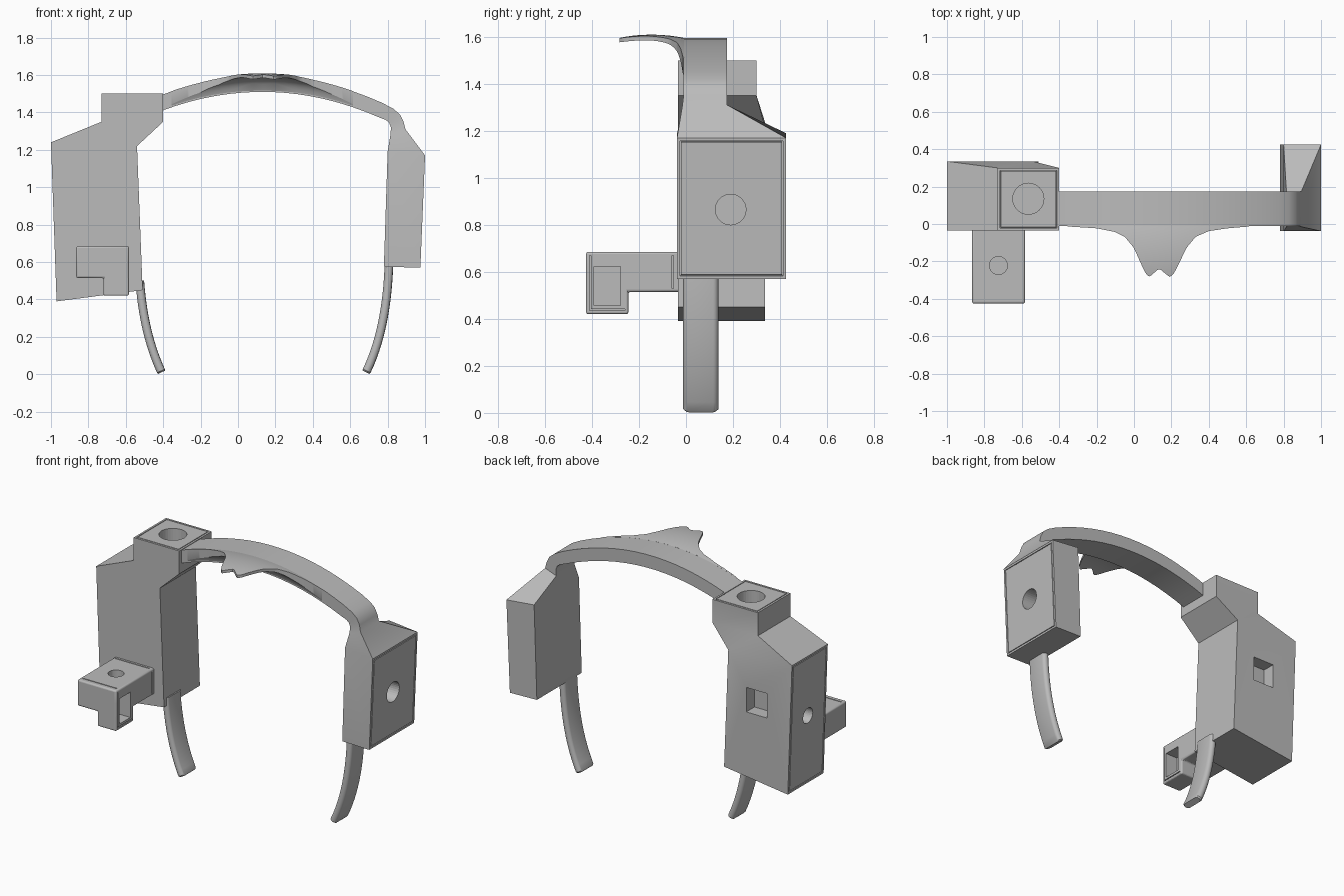
import bpy, bmesh, math
from mathutils import Vector

cube = bpy.data.objects.get("Cube")
if cube:
    bpy.data.objects.remove(cube, do_unlink=True)

grey = bpy.data.materials.new("matte_grey")
grey.use_nodes = True
GREY = (0.5, 0.5, 0.5, 1)
grey.diffuse_color = GREY
grey.node_tree.nodes["Principled BSDF"].inputs["Base Color"].default_value = GREY


def finish(name, bm, helper=False):
    bmesh.ops.recalc_face_normals(bm, faces=bm.faces)
    mesh = bpy.data.meshes.new(name)
    bm.to_mesh(mesh)
    bm.free()
    mesh.materials.append(grey)
    obj = bpy.data.objects.new(name, mesh)
    bpy.context.collection.objects.link(obj)
    if helper:
        obj.hide_render = True
        obj.hide_viewport = True
        obj.display_type = 'WIRE'
    return obj


def loft(sections):
    """Closed solid through matching loops of points."""
    bm = bmesh.new()
    loops = [[bm.verts.new(p) for p in s] for s in sections]
    n = len(loops[0])
    for a, b in zip(loops, loops[1:]):
        for i in range(n):
            j = (i + 1) % n
            bm.faces.new((a[i], a[j], b[j], b[i]))
    bm.faces.new(loops[0])
    bm.faces.new(loops[-1])
    bmesh.ops.recalc_face_normals(bm, faces=bm.faces)
    return bm


def panel_groove(bm, direction):
    """Narrow sunk line around the largest face looking in a direction."""
    d = Vector(direction)
    facing = [f for f in bm.faces if f.normal.dot(d) > 0.98]
    face = max(facing, key=lambda f: f.calc_area())
    for width, depth in ((0.018, 0), (0.001, -0.01), (0.005, 0), (0.001, 0.01)):
        bmesh.ops.inset_individual(bm, faces=[face], thickness=width, depth=depth)


def box(name, lo, hi, helper=False):
    bm = bmesh.new()
    bmesh.ops.create_cube(bm, size=1)
    for v in bm.verts:
        v.co = [a + (b - a) * (c + 0.5) for a, b, c in zip(lo, hi, v.co)]
    return finish(name, bm, helper)


def drill(name, centre, radius, axis, depth):
    bm = bmesh.new()
    bmesh.ops.create_cone(bm, cap_ends=True, segments=32, radius1=radius,
                          radius2=radius, depth=depth * 2)
    turn = Vector((0, 0, 1)).rotation_difference(Vector(axis)).to_matrix()
    bmesh.ops.rotate(bm, verts=bm.verts, matrix=turn)
    bmesh.ops.translate(bm, verts=bm.verts, vec=centre)
    return finish(name, bm, True)


def combine(obj, other, operation='DIFFERENCE'):
    mod = obj.modifiers.new(other.name, 'BOOLEAN')
    mod.operation = operation
    mod.object = other


def smooth(obj):
    bpy.ops.object.select_all(action='DESELECT')
    obj.select_set(True)
    bpy.context.view_layer.objects.active = obj
    bpy.ops.object.shade_smooth_by_angle(angle=math.radians(30))


def arch(x, peak):
    return peak - 0.35 * (x - 0.13) ** 2


# Large pod: tapered body, sloping shoulders and square neck block
def pod_level(left, right, y1):
    (xl, zl), (xr, zr) = left, right
    return [(xl, -0.035, zl), (xr, -0.035, zr), (xr, y1, zr), (xl, y1, zl)]


bm = loft([pod_level((-0.97, 0.39), (-0.51, 0.45), 0.335),
           pod_level((-1.0, 1.24), (-0.54, 1.22), 0.335),
           pod_level((-0.73, 1.35), (-0.4, 1.35), 0.3),
           pod_level((-0.73, 1.5), (-0.4, 1.5), 0.3)])
panel_groove(bm, (0, 0, 1))
panel_groove(bm, (-1, 0, 0))
large_pod = finish("large_pod", bm)
combine(large_pod, drill("neck_hole_cutter", (-0.565, 0.135, 1.5), 0.083, (0, 0, 1), 0.14))
combine(large_pod, drill("side_hole_cutter", (-0.985, 0.15, 0.84), 0.05, (1, 0, 0), 0.08))
combine(large_pod, box("back_window_cutter", (-0.82, 0.25, 0.85), (-0.67, 0.4, 1.01), True))
smooth(large_pod)

# Headband running down through the neck into the small pod
outline = []
for i in range(17):
    x = -0.42 + 1.19 * i / 16
    xi = 0.13 + (x - 0.13) * 0.98
    outline.append(((x, arch(x, 1.595)), (xi, arch(xi, 1.51)), -0.01, 0.175))
outline += [((0.83, 1.42), (0.79, 1.36), -0.01, 0.175),
            ((0.865, 1.39), (0.808, 1.345), -0.01, 0.175),
            ((0.885, 1.35), (0.818, 1.32), -0.01, 0.175),
            ((0.895, 1.31), (0.815, 1.28), -0.015, 0.175),
            ((1.0, 1.17), (0.8, 1.19), -0.038, 0.425),
            ((0.975, 0.57), (0.78, 0.575), -0.038, 0.425)]
bm = loft([[(o[0], y0, o[1]), (o[0], y1, o[1]), (n[0], y1, n[1]), (n[0], y0, n[1])]
           for o, n, y0, y1 in outline])
panel_groove(bm, (1, 0, 0))
band = finish("headband_and_small_pod", bm)
combine(band, drill("small_pod_hole_cutter", (0.988, 0.19, 0.865), 0.065, (1, 0, 0), 0.1))
smooth(band)

# Nose-shaped peak flowing out of the band's front edge
REACH = [(-0.36, 0.005), (-0.2, 0.015), (-0.1, 0.035), (-0.05, 0.06), (0, 0.12),
         (0.04, 0.21), (0.065, 0.262), (0.085, 0.275), (0.105, 0.255), (0.135, 0.23),
         (0.165, 0.255), (0.19, 0.275), (0.21, 0.262), (0.24, 0.205), (0.28, 0.12),
         (0.33, 0.06), (0.4, 0.03), (0.5, 0.015), (0.62, 0.005)]


def reach(x):
    for (x0, d0), (x1, d1) in zip(REACH, REACH[1:]):
        if x <= x1:
            return d0 + (d1 - d0) * (x - x0) / (x1 - x0)
    return REACH[-1][1]


sections = []
for i in range(81):
    x = -0.355 + 0.97 * i / 80
    upper, lower = [], []
    for k in range(13):
        y = reach(x) * k / 12
        z = arch(x, 1.595) + 0.2 * y - 0.72 * y * y
        upper.append((x, -0.008 - y, z))
        lower.append((x, -0.008 - y, z - 0.018 - 0.064 * math.exp(-y / 0.025)))
    sections.append(upper + lower[::-1])
smooth(finish("front_peak", loft(sections)))


# Curved flat ear hooks
def hook(name, a, b, c):
    a, b, c = Vector(a), Vector(b), Vector(c)
    sections = []
    for i in range(15):
        t = min(i / 13, 1)
        p = a * (1 - t) ** 2 + b * 2 * t * (1 - t) + c * t * t
        run = ((b - a) * (1 - t) + (c - b) * t).normalized()
        side = Vector((-run.y, run.x))
        grow = 0.88 if i == 14 else 1
        if i == 14:
            p += run * 0.008
        ring = []
        for k in range(24):
            ang = math.tau * k / 24
            end = 0.052 if math.cos(ang) > 0 else -0.052
            q = p + side * 0.023 * grow * math.sin(ang)
            ring.append((q.x, 0.063 + (end + 0.023 * math.cos(ang)) * grow, q.y))
        sections.append(ring)
    smooth(finish(name, loft(sections)))


hook("right_ear_hook", (-0.525, 0.5), (-0.505, 0.22), (-0.412, 0.018))
hook("left_ear_hook", (0.808, 0.62), (0.8, 0.25), (0.688, 0.018))

# Small L-shaped camera housing with grooves, top hole and side window
camera = box("camera_housing", (-0.865, -0.425, 0.515), (-0.583, -0.02, 0.685))
combine(camera, box("camera_leg", (-0.72, -0.425, 0.42), (-0.583, -0.245, 0.6), True), 'UNION')
bevel = camera.modifiers.new("soft_edges", 'BEVEL')
bevel.width = 0.01
bevel.segments = 3
combine(camera, drill("camera_hole_cutter", (-0.725, -0.222, 0.685), 0.048, (0, 0, 1), 0.07))
combine(camera, box("camera_window_cutter", (-0.67, -0.392, 0.457), (-0.5, -0.278, 0.622), True))
for i, y in enumerate((-0.055, -0.395)):
    combine(camera, box(f"top_groove_cutter_{i}", (-0.85, y, 0.677), (-0.6, y + 0.006, 0.7), True))
for i, (y0, y1, z0, z1) in enumerate([(-0.06, -0.054, 0.53, 0.67), (-0.405, -0.26, 0.436, 0.442),
                                      (-0.411, -0.405, 0.436, 0.67)]):
    combine(camera, box(f"side_groove_cutter_{i}", (-0.591, y0, z0), (-0.5, y1, z1), True))
smooth(camera)
